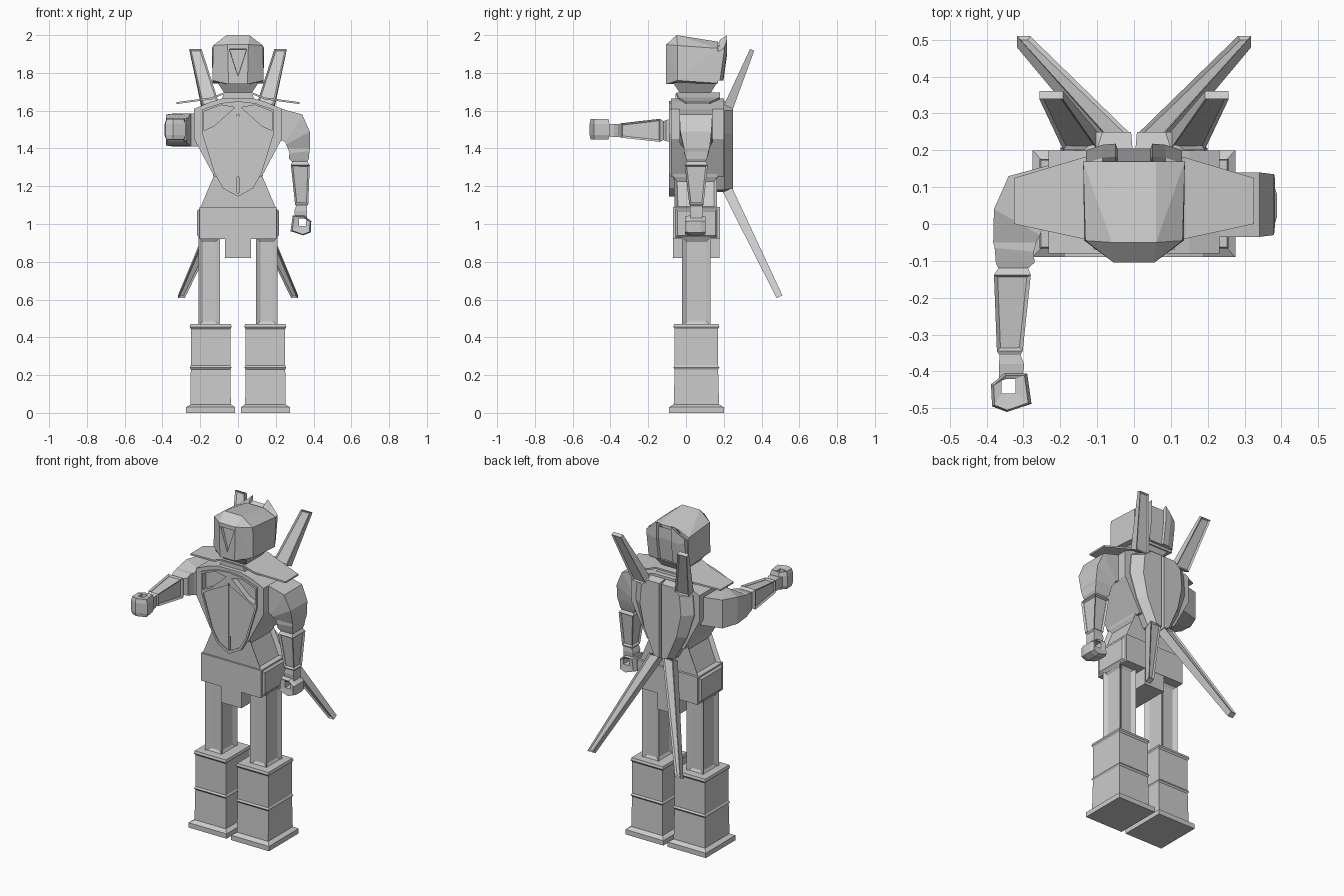
import bpy, bmesh
from mathutils import Vector, Matrix

if "Cube" in bpy.data.objects:
    bpy.data.objects.remove(bpy.data.objects["Cube"])


def finish(name, bm, mirror=False):
    bmesh.ops.recalc_face_normals(bm, faces=bm.faces[:])
    me = bpy.data.meshes.new(name)
    bm.to_mesh(me)
    bm.free()
    ob = bpy.data.objects.new(name, me)
    bpy.context.collection.objects.link(ob)
    if mirror:
        ob.modifiers.new("Mirror", 'MIRROR')
    return ob


def loft(name, sections, mirror=False, panels=(), sides=None, inset=0.02, depth=-0.01, closed=False):
    """Skin rings of points; panels = segment numbers whose side faces get an inset panel."""
    bm = bmesh.new()
    rings = [[bm.verts.new(p) for p in s] for s in sections]
    n, m = len(rings[0]), len(rings)
    picked = []
    for i in range(m if closed else m - 1):
        a, b = rings[i], rings[(i + 1) % m]
        for j in range(n):
            f = bm.faces.new((a[j], a[(j + 1) % n], b[(j + 1) % n], b[j]))
            if i in panels and (sides is None or j in sides):
                picked.append(f)
    if not closed:
        bm.faces.new(rings[0][::-1])
        bm.faces.new(rings[-1])
    bmesh.ops.recalc_face_normals(bm, faces=bm.faces[:])
    if picked:
        bmesh.ops.inset_individual(bm, faces=picked, thickness=inset, depth=depth)
    return finish(name, bm, mirror)


def rect(x0, x1, y0, y1, z):
    return [(x0, y0, z), (x1, y0, z), (x1, y1, z), (x0, y1, z)]


def box(name, x0, x1, y0, y1, z0, z1, mirror=False):
    return loft(name, [rect(x0, x1, y0, y1, z0), rect(x0, x1, y0, y1, z1)], mirror)


def sym(half):
    """Close a half profile (x, z) by reflecting it in x."""
    return half + [(-x, z) for x, z in reversed(half) if x > 0]


def prism(name, prof, y0, y1, mirror=False, scale=1.0, zc=0.0):
    """Profile in xz swept along y, optionally shrunk at the far end."""
    far = [(x * scale, y1, zc + (z - zc) * scale) for x, z in prof]
    return loft(name, [[(x, y0, z) for x, z in prof], far], mirror)


def cut(target, cutter):
    mod = target.modifiers.new("Cut", 'BOOLEAN')
    mod.operation, mod.solver, mod.object = 'DIFFERENCE', 'EXACT', cutter
    cutter.hide_render = True
    cutter.hide_set(True)


# Boots
steps = [(0, .13, .145), (.03, .13, .145), (.045, .107, .12), (.23, .105, .115), (.24, .111, .122),
         (.25, .105, .115), (.445, .105, .115), (.455, .111, .122), (.47, .107, .118)]
loft("boot", [rect(.145 - w, .145 + w, .055 - d, .055 + d, z) for z, w, d in steps], True)

# Legs with sunk channels
loft("leg", [rect(.095, .21, -.02, .13, z) for z in (.46, .93)], True, panels=[0], inset=.035, depth=-.015)

# Hips
box("hips", -.205, .205, -.07, .18, .92, 1.09)
loft("hip_side_pad", [[(x, -.06 + i, .925 + i), (x, .17 - i, .925 + i), (x, .17 - i, 1.085 - i), (x, -.06 + i, 1.085 - i)]
                      for x, i in ((.2, 0), (.216, .015))], True)
box("crotch", -.07, .07, -.068, .178, .82, .93)

# Waist and chest
loft("waist", [rect(-.2, .2, -.06, .165, 1.085), rect(-.13, .13, -.065, .165, 1.25), rect(-.14, .14, -.065, .165, 1.3)],
     panels=[0], sides=[1, 3], inset=.025, depth=-.02)
chest = prism("chest", sym([(.125, 1.25), (.232, 1.45), (.232, 1.61), (.15, 1.645), (.08, 1.665)]), -.08, .2)

# Chest shield with pockets
shield = prism("chest_shield", sym([(0, 1.145), (.08, 1.19), (.125, 1.27), (.19, 1.48), (.19, 1.605), (.09, 1.64), (0, 1.65)]), -.06, -.09)
pockets = prism("pocket_cutter", [(.018, 1.617), (.09, 1.63), (.18, 1.595), (.18, 1.495), (.125, 1.52)], -.2, -.055, True)
grooves = prism("groove_cutter", [(.005, 1.57), (.12, 1.51), (.178, 1.475), (.113, 1.27), (.07, 1.2), (.005, 1.165)], -.2, -.083, True)
slit = prism("slit_cutter", [(-.006, 1.58), (.006, 1.58), (.006, 1.165), (-.006, 1.165)], -.2, -.065)
for c in (pockets, grooves, slit):
    cut(shield, c)
cut(chest, pockets)

# Back pack: two chamfered halves with a seam between
outer = [(.004, 1.17), (.07, 1.18), (.15, 1.33), (.2, 1.48), (.19, 1.6), (.1, 1.65), (.004, 1.65)]
inner = [(.008, 1.18), (.045, 1.19), (.11, 1.34), (.14, 1.48), (.13, 1.6), (.085, 1.64), (.008, 1.64)]
loft("back_pack", [[(x, .16, z) for x, z in outer], [(x, .205, z) for x, z in outer], [(x, .25, z) for x, z in inner]], True)


# Wings: tapered beams
def beam(name, a, b, perp, w0, w1, t0, t1):
    p = Vector(perp).normalized()
    secs = []
    for c, w, t in ((Vector(a), w0, t0), (Vector(b), w1, t1)):
        x = Vector((w, 0, 0))
        secs.append([c - x - p * t, c + x - p * t, c + x + p * t, c - x + p * t])
    return loft(name, secs, True, panels=[0], sides=[0, 2], inset=.012, depth=-.008)


beam("upper_wing", (.145, .225, 1.62), (.225, .35, 1.922), (0, .91, -.41), .047, .032, .026, .012)
beam("lower_wing", (.045, .22, 1.18), (.3, .495, .615), (0, .89, .45), .036, .018, .027, .017)

# Collar plate and neck
stations = [(.325, 0, .125, 1.635), (.14, -.04, .18, 1.66), (.08, -.05, .18, 1.685)]
stations = stations + [(-x, a, b, z) for x, a, b, z in reversed(stations)]
loft("collar", [[(x, a, z), (x, b, z), (x, b, z + .01), (x, a, z + .01)] for x, a, b, z in stations])
loft("neck", [rect(-.09, .09, -.055, .17, 1.65), rect(-.075, .075, -.055, .165, 1.69)])
loft("chin", [rect(-.06, .06, -.02, .12, 1.675), rect(-.11, .11, -.07, .165, 1.75)])

# Helmet with a V shaped face recess
bm = bmesh.new()
for x, y, z in [(.06, .17, 1.965), (.06, -.05, 2.0), (.132, -.045, 1.945), (.138, .17, 1.93), (.055, -.105, 1.95),
                (.135, -.045, 1.76), (.05, -.105, 1.74), (.135, .17, 1.745)]:
    for s in (1, -1):
        bm.verts.new((x * s, y, z))
bmesh.ops.convex_hull(bm, input=bm.verts[:])
helmet = finish("helmet", bm)
bm = bmesh.new()
vs = [bm.verts.new(p) for p in [(-.052, -.2, 1.935), (.052, -.2, 1.935), (0, -.2, 1.76),
                                (-.045, -.088, 1.925), (.045, -.088, 1.925), (0, -.092, 1.785)]]
bmesh.ops.convex_hull(bm, input=vs)
cut(helmet, finish("face_cutter", bm))

# Crest at the back of the head
crest = [(.13, .2, 1.93), (.085, .215, 1.965), (.05, .218, 1.998), (.045, .205, 1.97)]
crest = crest + [(-x, b, z) for x, b, z in reversed(crest)]
loft("rear_crest", [[(x, .155, 1.76), (x, b - .02, 1.76), (x, b, 1.9), (x, b, z), (x, b - .035, z - .02), (x, .155, 1.93)]
                    for x, b, z in crest])

# Hanging arm: (inner x, inner z, outer x, outer z, y min, y max)
arm_rows = [(.21, 1.45, .21, 1.615, -.035, .14), (.25, 1.435, .34, 1.58, -.035, .14), (.255, 1.42, .38, 1.49, -.03, .135),
            (.265, 1.4, .382, 1.4, -.01, .125), (.272, 1.375, .378, 1.385, -.01, .12), (.27, 1.345, .375, 1.345, 0, .11),
            (.287, 1.33, .368, 1.33, .005, .105), (.28, 1.312, .38, 1.312, -.007, .115), (.302, 1.105, .372, 1.105, .017, .093),
            (.308, 1.095, .365, 1.095, .022, .088), (.298, 1.07, .366, 1.07, .02, .09), (.303, 1.03, .366, 1.03, .025, .085)]
arm = loft("left_arm", [[(xi, a, zi), (xo, a, zo), (xo, b, zo), (xi, b, zi)] for xi, zi, xo, zo, a, b in arm_rows],
           panels=[7], inset=.011, depth=-.01)

# Fist with a square hole
rim = [(.29, 1.045), (.35, 1.045), (.388, 1.015), (.385, .955), (.345, .94), (.278, .962)]
hole = [(.322, 1.03), (.345, 1.03), (.36, 1.025), (.36, .99), (.345, .99), (.322, .99)]
ring = [(rim, .02), (rim, .08), (hole, .085), (hole, .015)]
big = [(.34 + (x - .34) * .85, .99 + (z - .99) * .9) for x, z in rim]
ring = [(big, -.005), (rim, .02), (rim, .08), (big, .103), (hole, .098), (hole, 0)]
fist = loft("left_fist", [[(x, y, z) for x, z in p] for p, y in ring], closed=True)

# Raised arm: same parts reflected and swung forward
swing = Matrix(((-1, 0, 0, 0), (0, 0, 1, -1.45), (0, -1, 0, 1.55), (0, 0, 0, 1)))
for src, name in ((arm, "right_arm"), (fist, "right_fist")):
    me = src.data.copy()
    me.transform(swing)
    me.flip_normals()
    bpy.context.collection.objects.link(bpy.data.objects.new(name, me))
